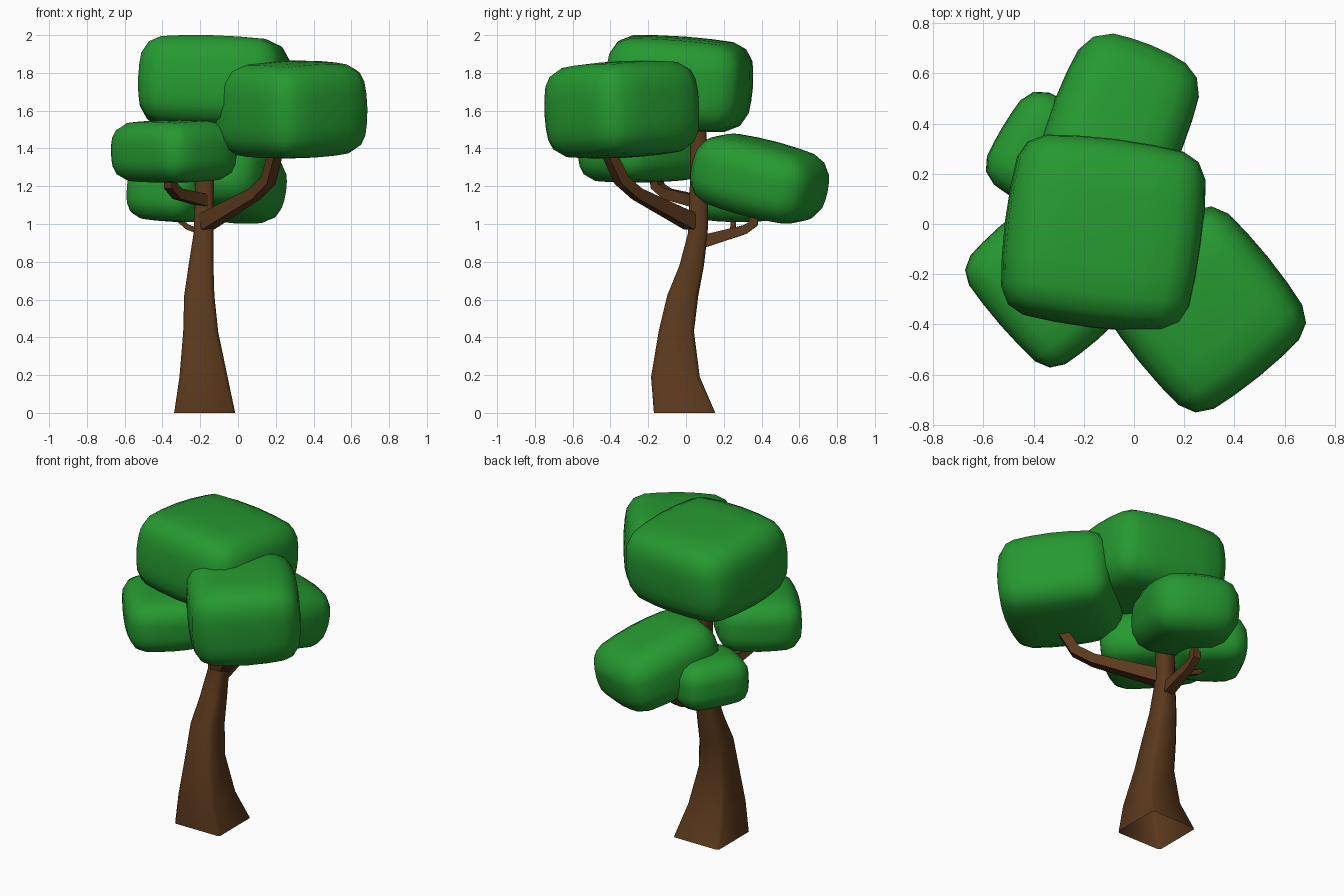
import bpy, bmesh, math
from mathutils import Vector, Matrix

if "Cube" in bpy.data.objects:
    bpy.data.objects.remove(bpy.data.objects["Cube"])


def material(name, rgb):
    m = bpy.data.materials.new(name)
    m.diffuse_color = (*rgb, 1)
    m.use_nodes = True
    m.node_tree.nodes["Principled BSDF"].inputs["Base Color"].default_value = m.diffuse_color
    return m


GREEN = material("leaf green", (0.019, 0.32, 0.03))
BROWN = material("bark brown", (0.105, 0.041, 0.012))


def finish(bm, name, mat, angle):
    bmesh.ops.recalc_face_normals(bm, faces=bm.faces)
    me = bpy.data.meshes.new(name)
    bm.to_mesh(me)
    bm.free()
    me.materials.append(mat)
    ob = bpy.data.objects.new(name, me)
    bpy.context.collection.objects.link(ob)
    bpy.ops.object.select_all(action='DESELECT')
    bpy.context.view_layer.objects.active = ob
    ob.select_set(True)
    bpy.ops.object.shade_smooth_by_angle(angle=math.radians(angle))
    return ob


def loft(bm, rings, cap_start=True):
    """Skin a list of point rings and cap the ends."""
    loops = [[bm.verts.new(p) for p in r] for r in rings]
    n = len(loops[0])
    for a, b in zip(loops, loops[1:]):
        for i in range(n):
            j = (i + 1) % n
            bm.faces.new((a[i], a[j], b[j], b[i]))
    if cap_start:
        bm.faces.new(loops[0])
    bm.faces.new(loops[-1])


def foliage(name, centre, half, turn, tilt_x=0, tilt_y=0, r=0.095, bulge=0.075):
    """Bulging box with rounded edges, turned about z and then tilted."""
    bm = bmesh.new()
    bmesh.ops.create_cube(bm, size=2)
    bmesh.ops.subdivide_edges(bm, edges=bm.edges[:], cuts=5, use_grid_fill=True)
    for v in bm.verts:
        inner, off = Vector(), Vector()
        for i, h in enumerate(half):
            step = round(abs(v.co[i]) * 3)           # 0 middle, 2 rim, 3 outside
            s = math.copysign(1, v.co[i])
            inner[i] = s * (h - r) * (0, 0.55, 1, 1)[step]
            off[i] = s * (step == 3)
        p = inner + off.normalized() * r
        q = [c / h for c, h in zip(p, half)]
        for i in range(3):
            others = q[i - 1] ** 2 + q[i - 2] ** 2
            p[i] *= 1 - bulge * others
        v.co = p
    rot = (Matrix.Rotation(math.radians(tilt_x), 4, 'X')
           @ Matrix.Rotation(math.radians(tilt_y), 4, 'Y')
           @ Matrix.Rotation(math.radians(turn), 4, 'Z'))
    bm.transform(Matrix.Translation(centre) @ rot)
    return finish(bm, name, GREEN, 60)


def branch(name, path, radii):
    """Square-section limb that follows a path."""
    pts = [Vector(p) for p in path]
    run = pts[-1] - pts[0]
    side = Vector((run.y, -run.x, 0)).normalized()
    rings = []
    for i, (p, r) in enumerate(zip(pts, radii)):
        t = (pts[min(i + 1, len(pts) - 1)] - pts[max(i - 1, 0)]).normalized()
        up = side.cross(t).normalized()
        rings.append([p + side * a * r + up * b * r
                      for a, b in ((1, 1), (-1, 1), (-1, -1), (1, -1))])
    bm = bmesh.new()
    loft(bm, rings)
    return finish(bm, name, BROWN, 35)


# Trunk: square open foot whose corners get chamfered on the way up
# z, x min, x max, y min, y max, chamfer fraction
SECTIONS = [
    (0.00, -0.338, -0.015, -0.17, 0.155, 0.04),
    (0.19, -0.31, -0.055, -0.185, 0.073, 0.08),
    (0.43, -0.29, -0.105, -0.145, 0.042, 0.12),
    (0.62, -0.285, -0.125, -0.10, 0.065, 0.14),
    (0.78, -0.262, -0.13, -0.035, 0.095, 0.16),
    (0.95, -0.235, -0.13, 0.01, 0.115, 0.18),
    (1.20, -0.225, -0.13, 0.02, 0.117, 0.20),
    (1.62, -0.215, -0.135, 0.025, 0.105, 0.20),
]
rings = []
for z, x0, x1, y0, y1, c in SECTIONS:
    dx, dy = (x1 - x0) * c, (y1 - y0) * c
    rings.append([(x0 + dx, y0, z), (x1 - dx, y0, z), (x1, y0 + dy, z), (x1, y1 - dy, z),
                  (x1 - dx, y1, z), (x0 + dx, y1, z), (x0, y1 - dy, z), (x0, y0 + dy, z)])
bm = bmesh.new()
loft(bm, rings, cap_start=False)
finish(bm, "trunk", BROWN, 65)

# Branches
branch("front_right_branch",
       [(-0.17, 0.03, 1.01), (0.09, -0.26, 1.16), (0.16, -0.34, 1.23), (0.21, -0.43, 1.42)],
       [0.043, 0.03, 0.03, 0.028])
branch("front_left_branch",
       [(-0.18, 0.04, 1.125), (-0.32, -0.10, 1.16), (-0.355, -0.15, 1.20), (-0.36, -0.17, 1.32)],
       [0.032, 0.028, 0.027, 0.025])
branch("back_branch",
       [(-0.18, 0.08, 0.905), (-0.17, 0.31, 0.97), (-0.165, 0.355, 1.0), (-0.16, 0.37, 1.12)],
       [0.034, 0.024, 0.024, 0.024])
branch("back_twig",
       [(-0.18, 0.245, 0.95), (-0.27, 0.25, 0.985), (-0.31, 0.25, 1.02), (-0.34, 0.25, 1.12)],
       [0.014, 0.014, 0.014, 0.014])

# Foliage clumps
foliage("top_foliage", (-0.122, -0.037, 1.744), (0.395, 0.377, 0.248), -7, -4, 2)
foliage("front_right_foliage", (0.277, -0.34, 1.606), (0.33, 0.347, 0.256), 39, 3, -1)
foliage("front_left_foliage", (-0.34, -0.235, 1.385), (0.255, 0.298, 0.166), 41, 1, -1, 0.08)
foliage("back_foliage", (-0.065, 0.39, 1.24), (0.272, 0.345, 0.198), -21, -12, 8, 0.095, 0.095)
foliage("back_left_foliage", (-0.348, 0.28, 1.165), (0.205, 0.22, 0.153), -31, 0, 3, 0.08)
